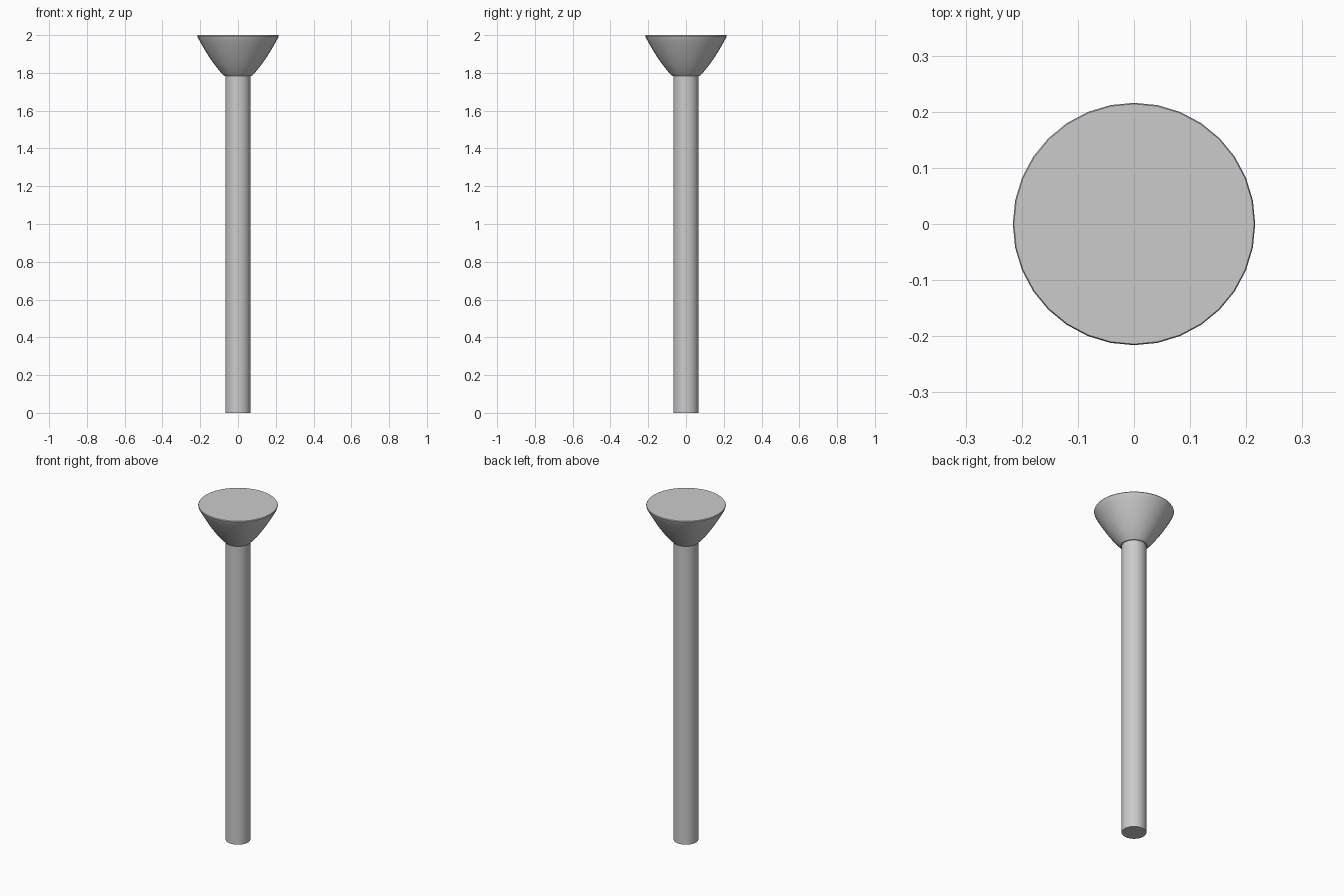
import bpy
import bmesh
import math

cube = bpy.data.objects.get("Cube")
if cube:
    bpy.data.objects.remove(cube, do_unlink=True)

GREY = (0.6, 0.6, 0.6, 1.0)
mat = bpy.data.materials.new("plain grey")
mat.use_nodes = True
mat.diffuse_color = GREY
mat.node_tree.nodes["Principled BSDF"].inputs["Base Color"].default_value = GREY


def turned(name, profile, sides=32):
    """Closed solid of revolution from (radius, height) points, bottom to top."""
    bm = bmesh.new()
    rings = []
    for r, z in profile:
        angles = [2 * math.pi * i / sides for i in range(sides)]
        rings.append([bm.verts.new((r * math.cos(a), r * math.sin(a), z)) for a in angles])
    for low, high in zip(rings, rings[1:]):
        for i in range(sides):
            j = (i + 1) % sides
            bm.faces.new((low[i], low[j], high[j], high[i]))
    bm.faces.new(rings[0][::-1])
    bm.faces.new(rings[-1])
    mesh = bpy.data.meshes.new(name)
    bm.to_mesh(mesh)
    bm.free()
    mesh.materials.append(mat)
    obj = bpy.data.objects.new(name, mesh)
    bpy.context.collection.objects.link(obj)
    bpy.ops.object.select_all(action='DESELECT')
    obj.select_set(True)
    bpy.context.view_layer.objects.active = obj
    bpy.ops.object.shade_smooth_by_angle(angle=math.radians(35))
    return obj


# Straight round shaft
turned("shaft", [(0.067, 0), (0.067, 1.79)])

# Flared head with a gently bulging side and flat top
turned("countersunk_head", [(0.072, 1.783), (0.092, 1.803), (0.12, 1.838), (0.15, 1.88),
                            (0.178, 1.925), (0.2, 1.963), (0.214, 1.99), (0.216, 1.996), (0.214, 2.0)])
